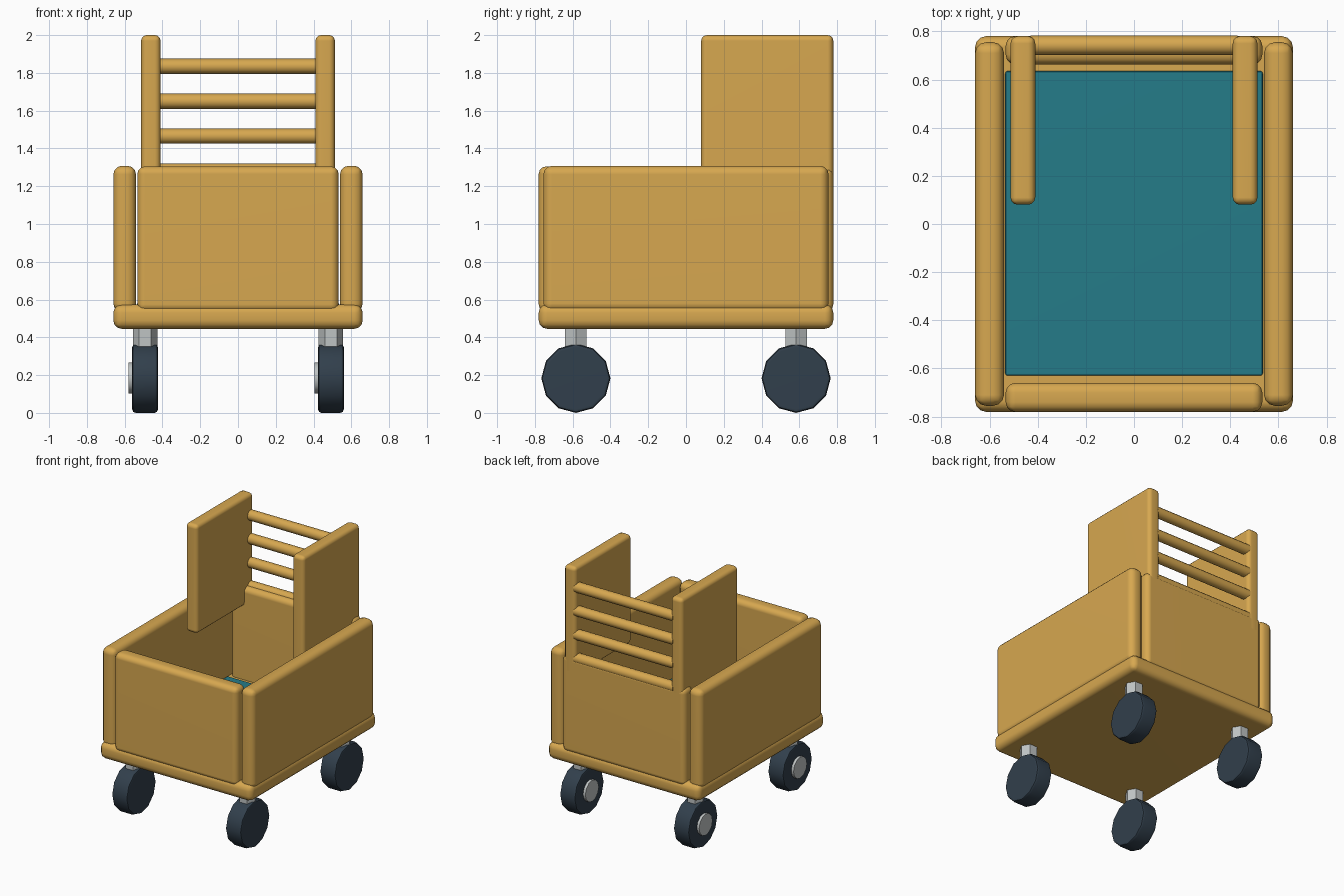
import bpy, bmesh, math
from mathutils import Matrix

if "Cube" in bpy.data.objects:
    bpy.data.objects.remove(bpy.data.objects["Cube"])


def material(name, rgb):
    m = bpy.data.materials.new(name)
    m.diffuse_color = (*rgb, 1.0)
    m.use_nodes = True
    m.node_tree.nodes["Principled BSDF"].inputs["Base Color"].default_value = m.diffuse_color
    return m


WOOD = material("honey wood", (0.68, 0.39, 0.08))
TEAL = material("teal cushion", (0.018, 0.20, 0.25))
TYRE = material("dark slate rubber", (0.031, 0.05, 0.072))
METAL = material("light grey metal", (0.52, 0.55, 0.55))


def finish(name, bm, mat, bevel, segments):
    if bevel:
        edges = [e for e in bm.edges if e.calc_face_angle(0) > math.radians(65)]
        bmesh.ops.bevel(bm, geom=edges, offset=bevel, segments=segments,
                        profile=0.5, affect='EDGES', clamp_overlap=True)
    bmesh.ops.recalc_face_normals(bm, faces=bm.faces)
    me = bpy.data.meshes.new(name)
    bm.to_mesh(me)
    bm.free()
    me.materials.append(mat)
    ob = bpy.data.objects.new(name, me)
    bpy.context.collection.objects.link(ob)
    bpy.ops.object.select_all(action='DESELECT')
    ob.select_set(True)
    bpy.context.view_layer.objects.active = ob
    bpy.ops.object.shade_smooth_by_angle(angle=math.radians(40))
    ob.modifiers.new("flat face normals", 'WEIGHTED_NORMAL').keep_sharp = True
    return ob


def box(name, x, y, z, mat, bevel, segments=3):
    """Rounded box from (min, max) ranges."""
    bm = bmesh.new()
    bmesh.ops.create_cube(bm, size=1)
    for v in bm.verts:
        for i, (lo, hi) in enumerate((x, y, z)):
            v.co[i] = lo if v.co[i] < 0 else hi
    return finish(name, bm, mat, bevel, segments)


def cylinder(name, centre, radius, length, sides, mat, along_x=True, bevel=0, phase=0):
    bm = bmesh.new()
    bmesh.ops.create_cone(bm, cap_ends=True, segments=sides, radius1=radius,
                          radius2=radius, depth=length)
    m = Matrix.Rotation(phase, 4, 'Z')
    if along_x:
        m = Matrix.Rotation(math.pi / 2, 4, 'Y') @ m
    bmesh.ops.transform(bm, matrix=Matrix.Translation(centre) @ m, verts=bm.verts)
    return finish(name, bm, mat, bevel, 2)


# floor board and cushion
box("base_board", (-0.66, 0.66), (-0.78, 0.78), (0.445, 0.575), WOOD, 0.045)
box("cushion", (-0.535, 0.535), (-0.63, 0.635), (0.50, 0.585), TEAL, 0.01, 2)

# front and back walls
box("front_wall", (-0.533, 0.533), (-0.78, -0.66), (0.535, 1.305), WOOD, 0.04)
box("back_wall", (-0.533, 0.533), (0.663, 0.78), (0.535, 1.295), WOOD, 0.04)

for side, s in (("left", -1), ("right", 1)):
    # side wall and upright back-rest panel
    box(side + "_wall", sorted((s * 0.54, s * 0.66)), (-0.755, 0.755),
        (0.535, 1.308), WOOD, 0.045)
    box(side + "_backrest_panel", sorted((s * 0.41, s * 0.513)), (0.08, 0.78),
        (1.15, 2.0), WOOD, 0.03)

    # castors: the hub caps all sit on the -x side
    for end, e in (("front", -1), ("back", 1)):
        cx, cy = s * 0.492, e * 0.583
        tag = end + "_" + side
        cylinder(tag + "_wheel", (cx, cy, 0.183), 0.183, 0.136, 12, TYRE, bevel=0.018)
        cylinder(tag + "_hub", (cx - 0.06, cy, 0.185), 0.083, 0.056, 12, METAL)
        cylinder(tag + "_stem", (cx, cy, 0.38), 0.065, 0.16, 6, METAL,
                 along_x=False, phase=math.pi / 6)

# horizontal back-rest rods
for i in range(4):
    cylinder(f"backrest_rod_{i + 1}", (0, 0.742, 1.28 + i * 0.185), 0.04, 0.86, 12, WOOD)
